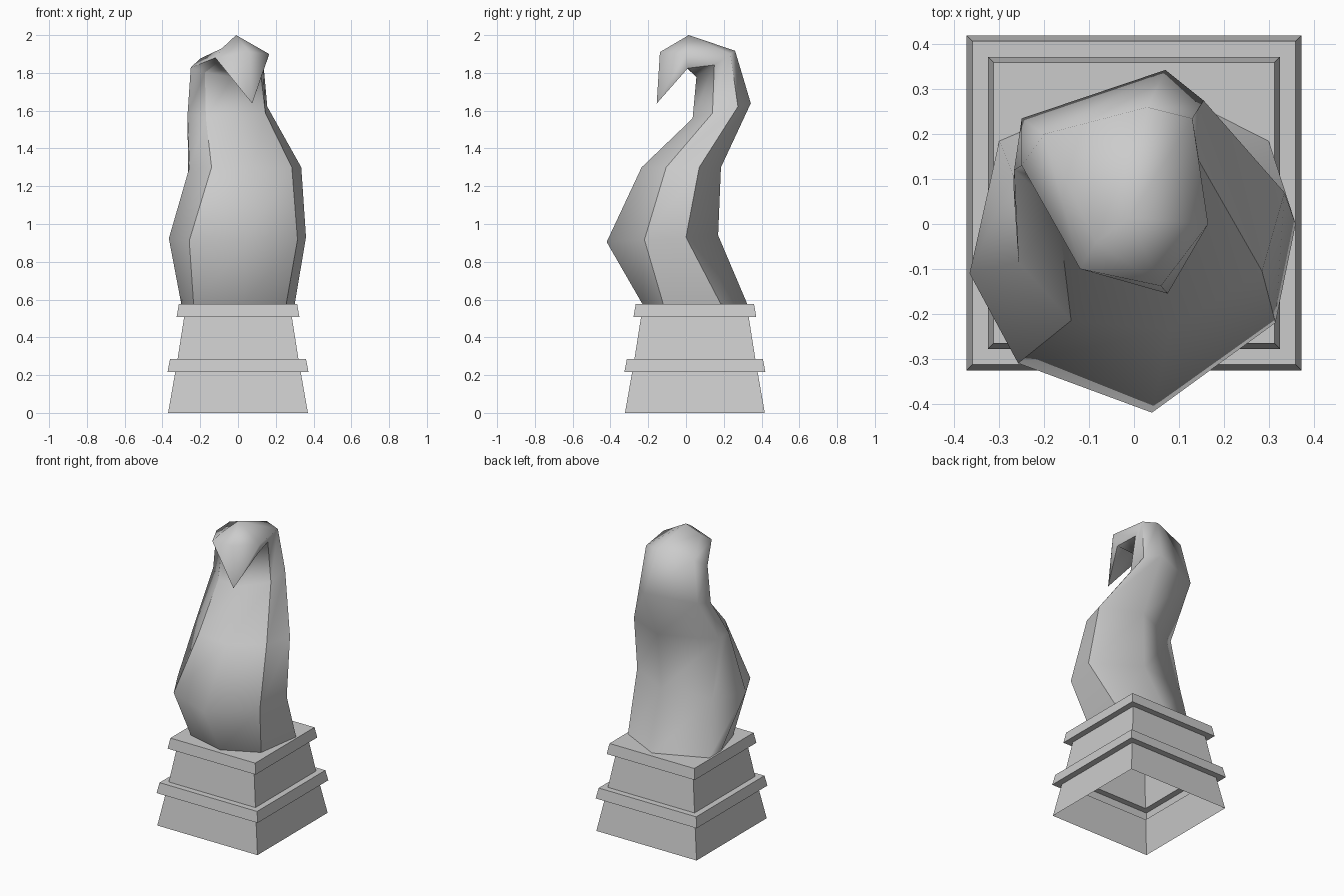
import bpy
import bmesh

cube = bpy.data.objects.get("Cube")
if cube:
    bpy.data.objects.remove(cube, do_unlink=True)

stone = bpy.data.materials.new("grey_stone")
stone.use_nodes = True
GREY = (0.6, 0.6, 0.6, 1)
stone.diffuse_color = GREY
stone.node_tree.nodes["Principled BSDF"].inputs["Base Color"].default_value = GREY


def finish(bm, name):
    """Turn a bmesh into a linked object with the stone material."""
    mesh = bpy.data.meshes.new(name)
    bm.to_mesh(mesh)
    bm.free()
    mesh.materials.append(stone)
    obj = bpy.data.objects.new(name, mesh)
    bpy.context.collection.objects.link(obj)
    return obj


def bridge(bm, lower, upper):
    """Join two rings of equal length with quads."""
    count = len(lower)
    for i in range(count):
        j = (i + 1) % count
        bm.faces.new((lower[i], lower[j], upper[j], upper[i]))


# Stepped square pedestal, open underneath: (half width, height)
pedestal_profile = [(.37, 0), (.332, .217), (.373, .217), (.36, .285),
                    (.32, .285), (.285, .508), (.325, .508), (.313, .577)]
corners = [(-1, -1), (1, -1), (1, 1), (-1, 1)]
bm = bmesh.new()
rings = [[bm.verts.new((sx * half, .047 + sy * half, z)) for sx, sy in corners]
         for half, z in pedestal_profile]
for lower, upper in zip(rings, rings[1:]):
    bridge(bm, lower, upper)
bm.faces.new(rings[-1])
finish(bm, "pedestal")

# Curved body: each cross-section lies on a plane z = height + tilt * y.
# Corner order: front_left, front, front_right, right, back, back_left, left
sections = [
    (.575, 0, [(-.235, -.16), (.03, -.23), (.255, -.12), (.3, .185),
               (.024, .325), (-.3, .185), (-.3, .06)]),
    (.93, .06, [(-.258, -.31), (.04, -.42), (.315, -.22), (.36, 0),
                (.06, .17), (-.27, .11), (-.366, -.11)]),
    (1.3, 0, [(-.14, -.215), (.08, -.235), (.285, -.105), (.335, .07),
              (.08, .185), (-.265, .03), (-.257, -.085)]),
    (1.55, .26, [(-.17, .035), (0, .035), (.145, .14), (.155, .275),
                 (.07, .343), (-.25, .235), (-.267, .12)]),
    (1.74, .68, [(-.175, .09), (-.03, .055), (.115, .15), (.13, .235),
                 (.03, .26), (-.2, .2), (-.25, .13)]),
]
bm = bmesh.new()
rings = [[bm.verts.new((x, y, height + tilt * y)) for x, y in outline]
         for height, tilt, outline in sections]

# Hooked head: the last ring faces forward, then closes on a brow and a tip
head_outline = [(-.1, -.06, 1.86), (.02, 0, 1.83), (.14, .01, 1.825),
                (.165, 0, 1.9), (-.01, .015, 2), (-.085, -.04, 1.93),
                (-.12, -.1, 1.88)]
head = [bm.verts.new(p) for p in head_outline]
rings.append(head)
for lower, upper in zip(rings, rings[1:]):
    bridge(bm, lower, upper)
bm.faces.new(reversed(rings[0]))

brow = bm.verts.new((.06, -.138, 1.91))
tip = bm.verts.new((.075, -.155, 1.638))
FRONT_LEFT, FRONT, FRONT_RIGHT, RIGHT, BACK, BACK_LEFT, LEFT = range(7)
for a, b in ((RIGHT, BACK), (BACK, BACK_LEFT), (BACK_LEFT, LEFT)):
    bm.faces.new((head[a], head[b], brow))
lip = [brow] + [head[i] for i in (LEFT, FRONT_LEFT, FRONT, FRONT_RIGHT, RIGHT)]
for a, b in zip(lip, lip[1:] + lip[:1]):
    bm.faces.new((a, b, tip))

# Smooth stone with a crisp ridge on each side of the chest and along the beak
for face in bm.faces:
    face.smooth = True
ridges = [(lower[i], upper[i]) for lower, upper in zip(rings, rings[1:])
          for i in (FRONT_LEFT, FRONT_RIGHT)]
ridges += [(lower[RIGHT], upper[RIGHT]) for lower, upper in zip(rings[:4], rings[1:5])]
ridges += [(rings[4][LEFT], head[LEFT]), (head[LEFT], tip), (head[FRONT_RIGHT], tip)]
ridges += [(rings[0][i - 1], rings[0][i]) for i in range(7)]
bm.normal_update()
for a, b in ridges:
    edge = bm.edges.get((a, b))
    if edge:
        edge.smooth = False
bmesh.ops.recalc_face_normals(bm, faces=bm.faces[:])
finish(bm, "curved_body")
